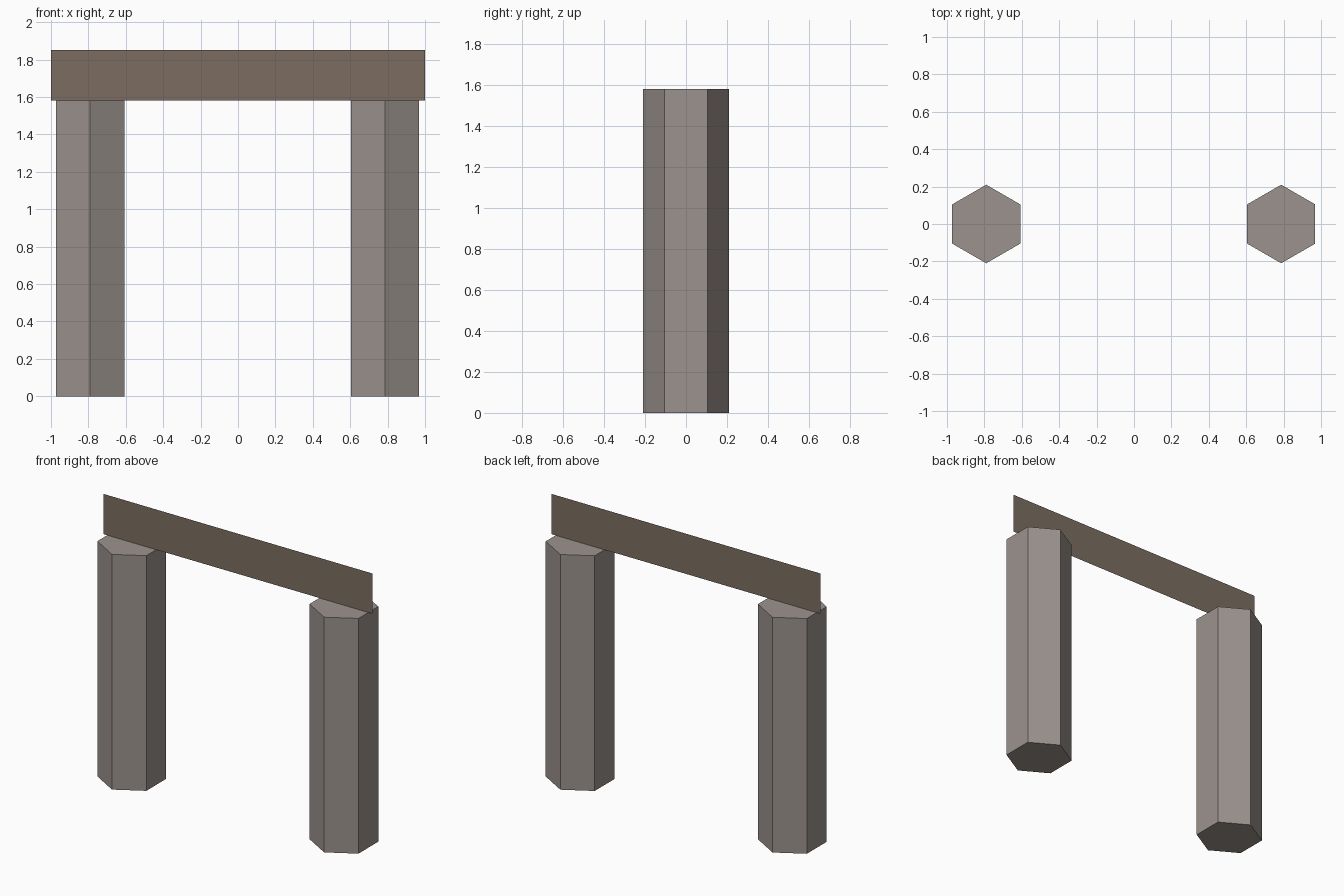
import bpy, bmesh, math

if "Cube" in bpy.data.objects:
    bpy.data.objects.remove(bpy.data.objects["Cube"])

COLUMN_H, BEAM_TOP, RADIUS = 1.58, 1.85, 0.21


def material(name, rgb):
    mat = bpy.data.materials.new(name)
    mat.diffuse_color = (*rgb, 1)
    mat.use_nodes = True
    mat.node_tree.nodes["Principled BSDF"].inputs["Base Color"].default_value = mat.diffuse_color
    return mat


def extruded(name, profile, height, location, mat):
    """Extrude a profile upwards: an open two-point line becomes a flat sheet."""
    bm = bmesh.new()
    verts = [bm.verts.new((x, y, 0)) for x, y in profile]
    if len(verts) > 2:
        face = bm.faces.new(verts)
        result = bmesh.ops.extrude_face_region(bm, geom=[face], use_keep_orig=True)
    else:
        edge = bm.edges.new(verts)
        result = bmesh.ops.extrude_edge_only(bm, edges=[edge])
    top = [v for v in result["geom"] if isinstance(v, bmesh.types.BMVert)]
    bmesh.ops.translate(bm, verts=top, vec=(0, 0, height))
    bmesh.ops.recalc_face_normals(bm, faces=bm.faces)
    mesh = bpy.data.meshes.new(name)
    bm.to_mesh(mesh)
    bm.free()
    mesh.materials.append(mat)
    obj = bpy.data.objects.new(name, mesh)
    obj.location = location
    bpy.context.collection.objects.link(obj)
    return obj


stone = material("stone", (0.33, 0.29, 0.27))
wood = material("dark_stone", (0.20, 0.155, 0.12))

# Hexagonal columns with corners pointing front and back
hexagon = [(RADIUS * math.sin(i * math.pi / 3), RADIUS * math.cos(i * math.pi / 3))
           for i in range(6)]
for name, x in (("left_column", -0.79), ("right_column", 0.787)):
    extruded(name, hexagon, COLUMN_H, (x, 0, 0), stone)

# Lintel: a thin flat sheet standing across the column tops
extruded("lintel", [(-1, 0), (1, 0)], BEAM_TOP - COLUMN_H, (0, 0, COLUMN_H), wood)
